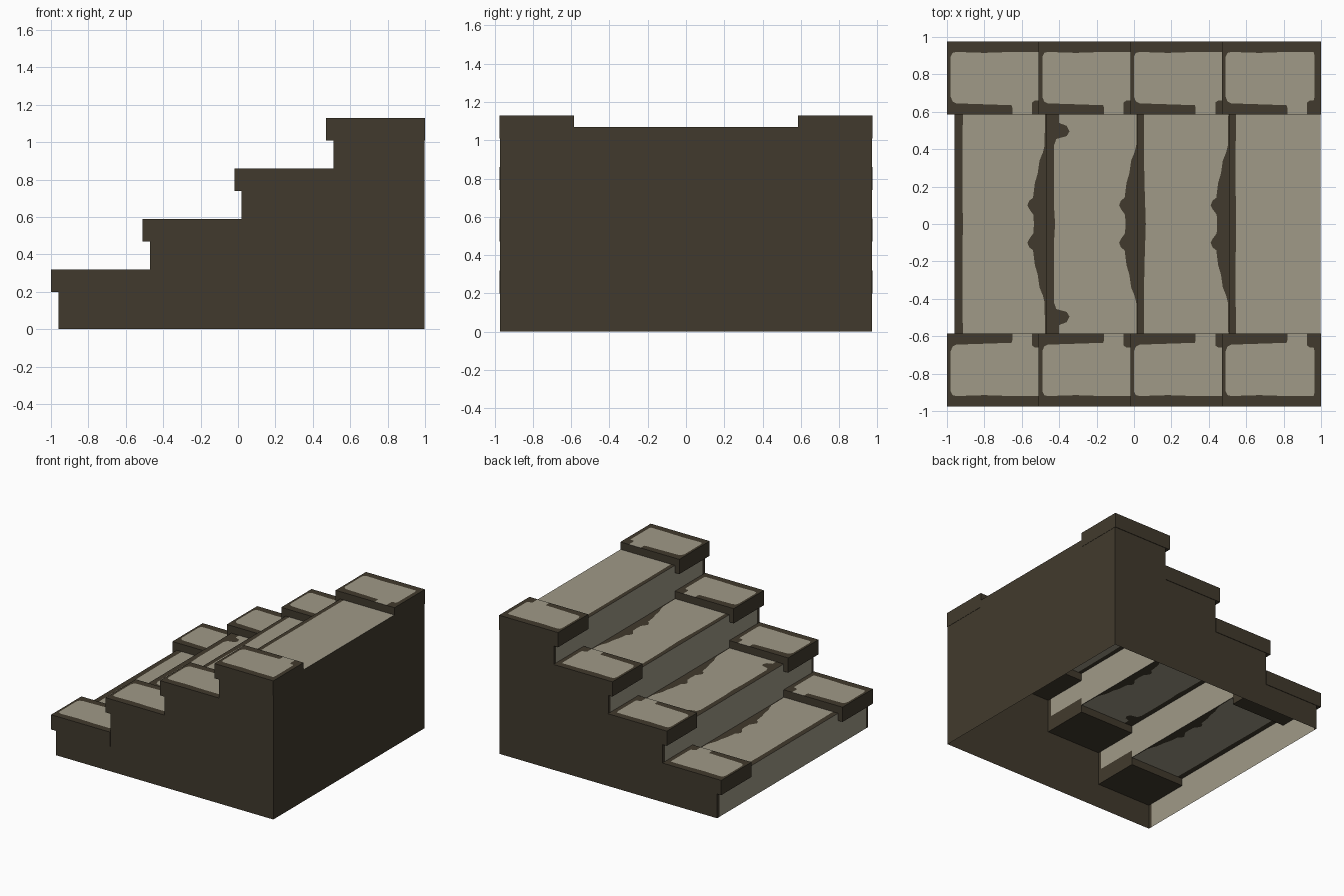
import bpy, bmesh
from mathutils import Vector

if "Cube" in bpy.data.objects:
    bpy.data.objects.remove(bpy.data.objects["Cube"])


def material(name, rgb):
    m = bpy.data.materials.new(name)
    m.diffuse_color = (*rgb, 1)
    m.use_nodes = True
    m.node_tree.nodes["Principled BSDF"].inputs["Base Color"].default_value = m.diffuse_color
    return m


DARK = material("dark mortar brown", (0.053, 0.042, 0.026))
TAN = material("worn tan stone", (0.350, 0.322, 0.243))

STEPS, RUN, RISE = 4, 0.49, 0.27
OUT, WALL, INNER, BACK = 0.975, 0.971, 0.585, 0.998


def finish(name, bm):
    me = bpy.data.meshes.new(name)
    bm.to_mesh(me)
    bm.free()
    me.materials.append(DARK)
    me.materials.append(TAN)
    ob = bpy.data.objects.new(name, me)
    bpy.context.collection.objects.link(ob)
    return ob


def face(bm, pts, mat, normal):
    """One flat face pointing along normal; collapsed faces are skipped."""
    uniq = []
    for p in pts:
        p = Vector(p)
        if all((p - q).length > 1e-5 for q in uniq):
            uniq.append(p)
    if len(uniq) < 3:
        return
    f = bm.faces.new([bm.verts.new(p) for p in uniq])
    f.normal_update()
    if f.calc_area() < 1e-7:
        bm.faces.remove(f)
        return
    if f.normal.dot(Vector(normal)) < 0:
        f.normal_flip()
    f.material_index = mat


def painted_sheet(bm, stations, place):
    """Level sheet cut in dark / tan / dark bands between stations."""
    for (t0, a), (t1, b) in zip(stations, stations[1:]):
        for i, mat in enumerate((0, 1, 0)):
            face(bm, [place(t0, a[i]), place(t0, a[i + 1]),
                      place(t1, b[i + 1]), place(t1, b[i])], mat, (0, 0, 1))


def riser_x(k):
    return -0.96 + RUN * k


def cap_top(k):
    return 0.32 + RISE * k


# Worn patch outline on a cap: x offset, inner y, outer y
PATCH = [(0, .78, .78), (.02, .78, .78), (.02, .68, .895), (.03, .655, .915),
         (.05, .645, .92), (.20, .64, .915), (.345, .635, .92), (.35, .62, .92),
         (.35, INNER, .92), (.455, INNER, .92), (.455, .65, .92), (.47, .66, .92),
         (.49, .66, .92), (.495, .68, .90), (.495, .78, .78), (.53, .78, .78)]

# Edge stains on treads: |y|, depth from the edge
REAR = [(0, .065), (.05, .068), (.08, .09), (.10, .10), (.125, .09), (.14, .07),
        (.22, .06), (.27, .045), (.34, .035), (.38, .018), (.42, .008), (INNER, .006)]
FRONT = {0: [(0, .045), (.3, .042), (INNER, .045)],
         1: [(0, .048), (.1, .042), (.42, .042), (.455, .055), (.47, .11), (.495, .125),
             (.525, .11), (.54, .07), (INNER, .07)],
         2: [(0, .043), (.25, .035), (INNER, .033)],
         3: [(0, .035), (.3, .033), (INNER, .035)]}


def depth(table, y):
    for (y0, d0), (y1, d1) in zip(table, table[1:]):
        if y <= y1 + 1e-6:
            return d0 + (d1 - d0) * (y - y0) / (y1 - y0)
    return table[-1][1]


for k in range(STEPS):
    n = k + 1
    x0, zt = riser_x(k) - 0.04, cap_top(k)
    zb, x1 = zt - 0.12, x0 + 0.53

    # Side caps: block with a painted top
    for side, label in ((1, "left"), (-1, "right")):
        bm = bmesh.new()
        bmesh.ops.create_cube(bm, size=1)
        for v in bm.verts:
            v.co = (x0 if v.co.x < 0 else x1,
                    side * (INNER if v.co.y * side < 0 else OUT),
                    zb if v.co.z < 0 else zt)
        bm.normal_update()
        bmesh.ops.delete(bm, geom=[f for f in bm.faces if f.calc_center_median().z > zt - .001],
                         context='FACES_ONLY')
        bmesh.ops.recalc_face_normals(bm, faces=bm.faces[:])
        if bm.faces[0].normal.dot(bm.faces[0].calc_center_median()
                                  - Vector(((x0 + x1) / 2, side * .78, zt - .06))) < 0:
            bmesh.ops.reverse_faces(bm, faces=bm.faces[:])
        painted_sheet(bm, [(t, (INNER, lo, hi, OUT)) for t, lo, hi in PATCH],
                      lambda t, s: (x0 + t, side * s, zt))
        finish(f"{label}_cap_{n}", bm)

    # Tread with dark stains along front and rear edges
    bm = bmesh.new()
    rx = riser_x(k)
    rear_x = riser_x(n) if n < STEPS else BACK
    ys = sorted({y for y, _ in REAR + FRONT[k]})
    ys = [-y for y in reversed(ys) if y > 0] + ys
    rows = []
    for y in ys:
        back = depth(REAR, abs(y)) if n < STEPS else 0
        rows.append((y, (rx, rx + depth(FRONT[k], abs(y)), rear_x - back, rear_x)))
    painted_sheet(bm, rows, lambda t, s: (s, t, zt - 0.06))
    finish(f"tread_{n}", bm)

    # Riser: middle panel, wings under the caps, dark outer ends
    bm = bmesh.new()
    low = cap_top(k - 1) if k else 0
    mid_low = low - 0.06 if k else 0
    end = WALL - 0.03
    for ya, yb, za, zc, mat in ((-INNER, INNER, mid_low, zt - .06, 1),
                                (INNER, end, low, zb, 1), (-end, -INNER, low, zb, 1),
                                (end, WALL, low, zb, 0), (-WALL, -end, low, zb, 0)):
        face(bm, [(rx, ya, za), (rx, yb, za), (rx, yb, zc), (rx, ya, zc)], mat, (-1, 0, 0))
    finish(f"riser_{n}", bm)

# Stepped side walls
outline = [(BACK, 0), (riser_x(0), 0)]
for k in range(STEPS):
    z = cap_top(k) - 0.12
    outline += [(riser_x(k), z), (riser_x(k + 1) if k < STEPS - 1 else BACK, z)]
for side, label in ((1, "left"), (-1, "right")):
    bm = bmesh.new()
    face(bm, [(x, side * WALL, z) for x, z in outline], 0, (0, side, 0))
    finish(f"{label}_side_wall", bm)

# Back wall
bm = bmesh.new()
top = cap_top(STEPS - 1) - 0.06
face(bm, [(BACK, -WALL, 0), (BACK, WALL, 0), (BACK, WALL, top), (BACK, -WALL, top)], 0, (1, 0, 0))
finish("back_wall", bm)
